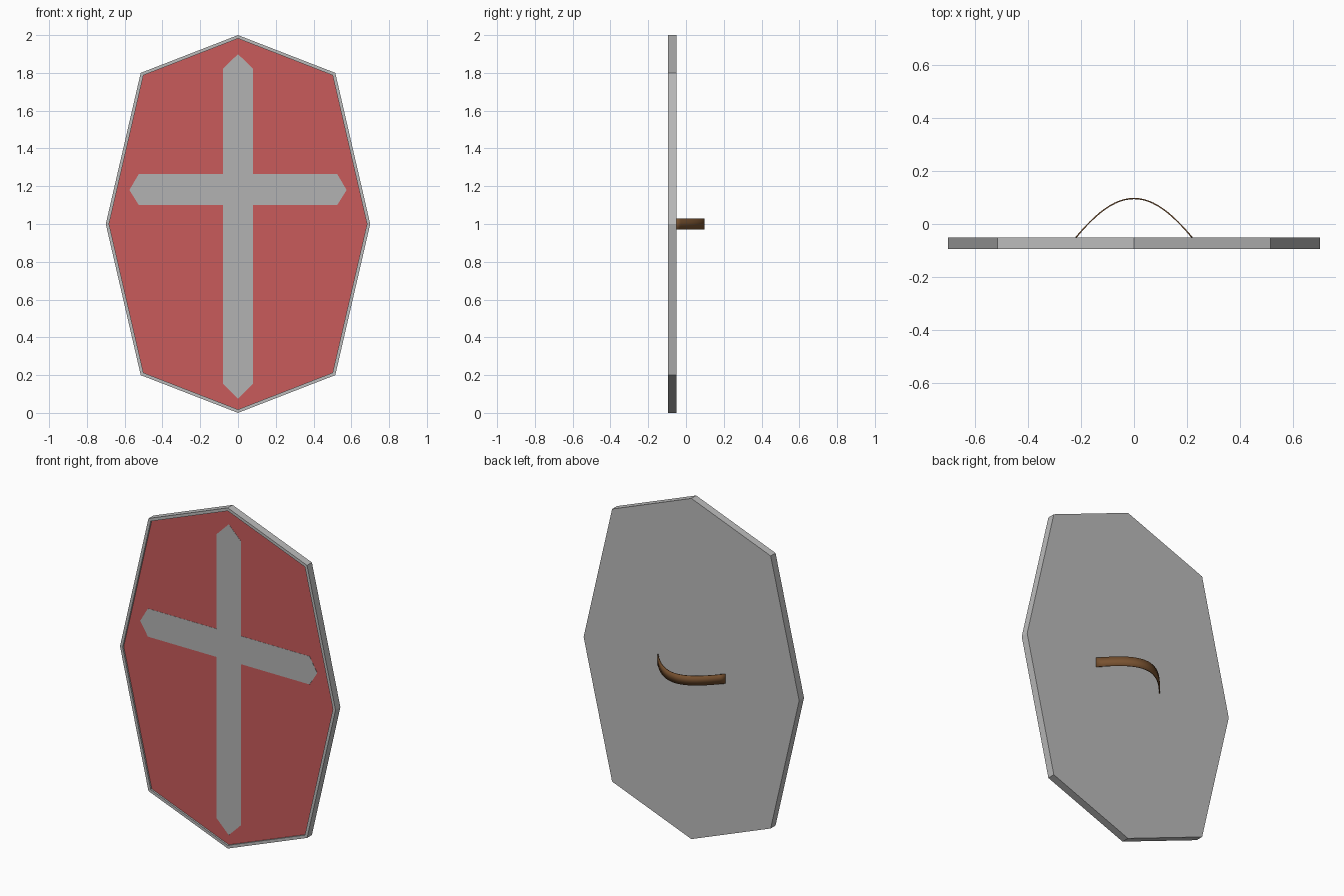
import bpy, bmesh, math

if "Cube" in bpy.data.objects:
    bpy.data.objects.remove(bpy.data.objects["Cube"])

def material(name, rgb):
    m = bpy.data.materials.new(name)
    m.diffuse_color = (*rgb, 1)
    m.use_nodes = True
    m.node_tree.nodes["Principled BSDF"].inputs["Base Color"].default_value = m.diffuse_color
    return m

def make_object(name, bm, *mats):
    bmesh.ops.recalc_face_normals(bm, faces=bm.faces)
    me = bpy.data.meshes.new(name)
    bm.to_mesh(me)
    bm.free()
    ob = bpy.data.objects.new(name, me)
    bpy.context.collection.objects.link(ob)
    for m in mats:
        me.materials.append(m)
    return ob

def prism(pts, y0, y1):
    """Extrude an x-z outline from y0 (front) to y1 (back)."""
    bm = bmesh.new()
    front = bm.faces.new([bm.verts.new((x, y0, z)) for x, z in pts])
    back = bmesh.ops.extrude_face_region(bm, geom=[front], use_keep_orig=True)["geom"]
    bmesh.ops.translate(bm, vec=(0, y1 - y0, 0),
                        verts=[g for g in back if isinstance(g, bmesh.types.BMVert)])
    bmesh.ops.recalc_face_normals(bm, faces=bm.faces)
    return bm

grey = material("steel", (0.5, 0.5, 0.5))
red = material("red_paint", (0.58, 0.105, 0.105))
pale = material("pale_paint", (0.45, 0.45, 0.45))
brown = material("leather", (0.19, 0.085, 0.03))
FRONT, BACK, RECESS = -0.095, -0.05, 0.01

# Octagonal board with a narrow rim and recessed red field
outline = [(0, 2), (0.515, 1.8), (0.7, 1), (0.515, 0.2),
           (0, 0), (-0.515, 0.2), (-0.7, 1), (-0.515, 1.8)]
bm = prism(outline, FRONT, BACK)
field = min(bm.faces, key=lambda f: f.calc_center_median().y)
bmesh.ops.inset_region(bm, faces=[field], thickness=0.017, use_even_offset=True)
walls = bmesh.ops.extrude_face_region(bm, geom=[field])["geom"]
bmesh.ops.translate(bm, vec=(0, RECESS, 0),
                    verts=[g for g in walls if isinstance(g, bmesh.types.BMVert)])
if field.is_valid:
    bmesh.ops.delete(bm, geom=[field], context='FACES_ONLY')
for f in walls:
    if isinstance(f, bmesh.types.BMFace):
        f.material_index = 1
make_object("shield_board", bm, grey, red)

# Painted cross with pointed ends, lying on the field
w, zl, zm, zh = 0.08, 1.10, 1.18, 1.265
half = [(w, 1.82), (w, zh), (0.525, zh), (0.575, zm), (0.525, zl), (w, zl), (w, 0.155)]
cross = [(0, 1.9)] + half + [(0, 0.075)] + [(-x, z) for x, z in reversed(half)]
surface = FRONT + RECESS
make_object("painted_cross", prism(cross, surface - 0.001, surface + 0.001), pale)

# Arched leather hand strap on the back
bm = bmesh.new()
N, HW, RISE, HALF_H = 24, 0.219, 0.147, 0.028
rows = []
for i in range(N + 1):
    t = -1 + 2 * i / N
    y = BACK - 0.001 + RISE * (0.5 * (1 - t * t) + 0.5 * math.cos(t * math.pi / 2))
    rows.append([bm.verts.new((HW * t, y, 1 + s * HALF_H)) for s in (-1, 1)])
for a, b in zip(rows, rows[1:]):
    bm.faces.new((a[0], b[0], b[1], a[1]))
strap = make_object("hand_strap", bm, brown)
sol = strap.modifiers.new("thickness", 'SOLIDIFY')
sol.thickness, sol.offset = 0.005, 0
bpy.context.view_layer.objects.active = strap
strap.select_set(True)
bpy.ops.object.shade_smooth_by_angle(angle=math.radians(35))
